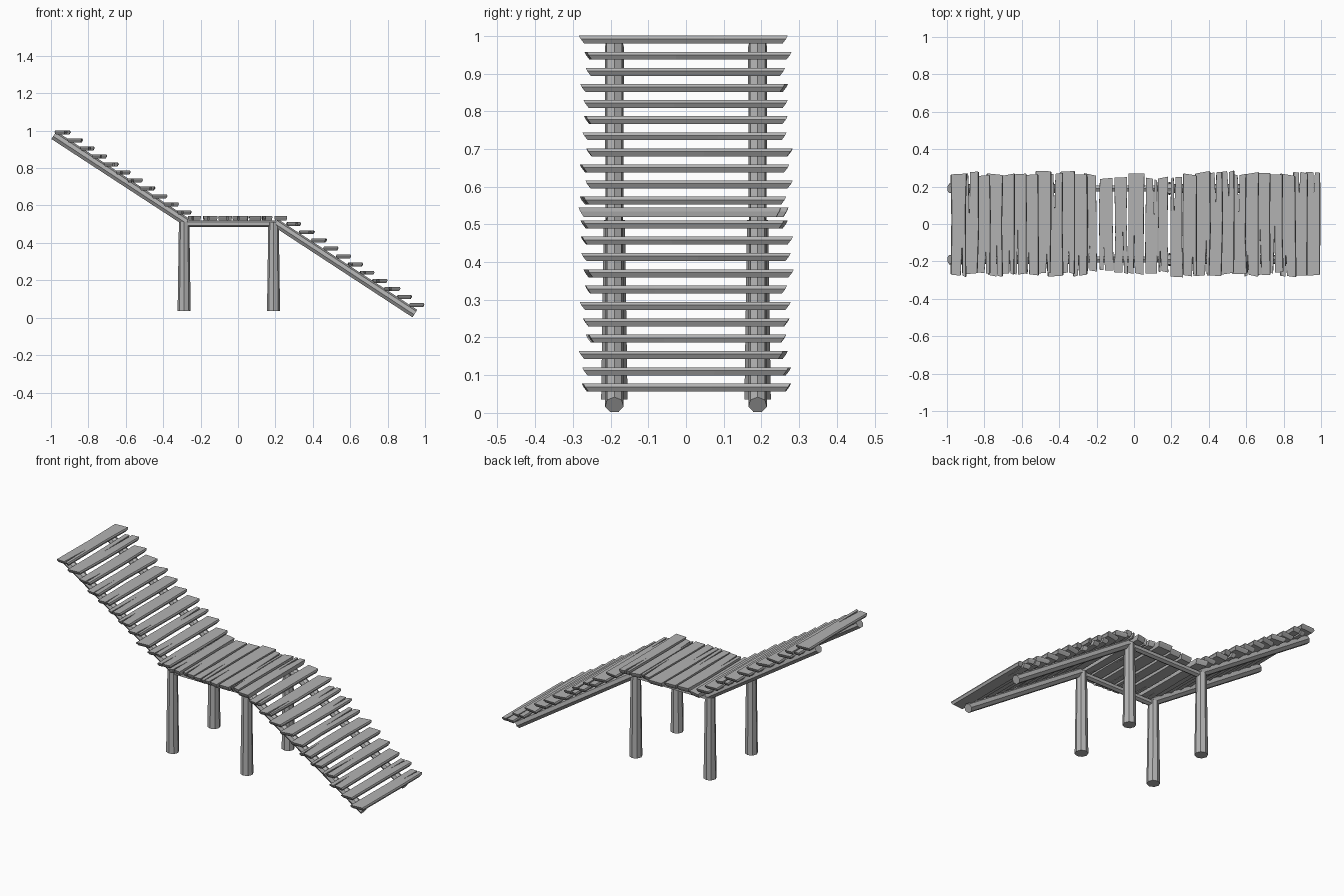
import bpy, bmesh, random
from mathutils import Vector

random.seed(4)
cube = bpy.data.objects.get("Cube")
if cube:
    bpy.data.objects.remove(cube, do_unlink=True)

wood = bpy.data.materials.new("weathered grey wood")
wood.use_nodes = True
grey = (0.45, 0.45, 0.45, 1)
wood.diffuse_color = grey
wood.node_tree.nodes["Principled BSDF"].inputs["Base Color"].default_value = grey


def add_object(name, bm):
    bmesh.ops.recalc_face_normals(bm, faces=bm.faces)
    mesh = bpy.data.meshes.new(name)
    bm.to_mesh(mesh)
    bm.free()
    mesh.materials.append(wood)
    obj = bpy.data.objects.new(name, mesh)
    bpy.context.collection.objects.link(obj)
    return obj


def pole(name, start, end, r1, r2, sides):
    """Faceted log running between two points."""
    start, end = Vector(start), Vector(end)
    axis = end - start
    bm = bmesh.new()
    bmesh.ops.create_cone(bm, cap_ends=True, segments=sides, radius1=r1,
                          radius2=r2, depth=axis.length)
    obj = add_object(name, bm)
    obj.rotation_mode = 'QUATERNION'
    obj.rotation_quaternion = axis.to_track_quat('Z', 'Y')
    obj.location = (start + end) / 2


def plank(name, x, z, width, y0, y1, thick, edge):
    """Rough board with skewed ends, a split in one end and ridged edges."""
    def jit(a):
        return random.uniform(-a, a)
    h = width / 2
    crack = jit(h * 0.5)
    depth = random.uniform(0.12, 0.26)
    gap = random.uniform(0.003, 0.006)
    outline = [(-h + jit(.004), y0 + jit(.008)),
               (crack - gap, y0 + jit(.004)),
               (crack + jit(.006), y0 + depth),
               (crack + gap, y0 + jit(.004)),
               (h + jit(.004), y0 + jit(.008)),
               (h + jit(.005), jit(.1)),
               (h + jit(.004), y1 + jit(.008)),
               (-h + jit(.004), y1 + jit(.008)),
               (-h + jit(.005), jit(.1))]
    if random.random() < 0.35:
        outline = [(px, y0 + y1 - py) for px, py in outline]
    bm = bmesh.new()
    rings = []
    for level, sx, sy in ((-.5, edge, .95), (.1, 1, .985), (.5, edge + .08, 1)):
        rings.append([bm.verts.new((px * sx, py * sy, level * thick))
                      for px, py in outline])
    bm.faces.new(rings[0])
    bm.faces.new(rings[-1])
    n = len(outline)
    for low, high in zip(rings, rings[1:]):
        for i in range(n):
            j = (i + 1) % n
            bm.faces.new((low[i], low[j], high[j], high[i]))
    obj = add_object(name, bm)
    obj.location = (x, 0, z)


# Posts, platform beams and sloping rails on both sides
for side, y in (("front", -0.19), ("back", 0.19)):
    for end, x in (("right", -0.288), ("left", 0.19)):
        pole(f"{side}_{end}_post", (x, y, 0.035), (x, y, 0.512), 0.035, 0.028, 8)
    pole(f"{side}_platform_beam", (-0.29, y, 0.503), (0.2, y, 0.503), 0.018, 0.018, 6)
    pole(f"{side}_upper_rail", (-0.985, y, 0.975), (-0.275, y, 0.51), 0.026, 0.024, 7)
    pole(f"{side}_lower_rail", (0.2, y, 0.507), (0.945, y, 0.021), 0.024, 0.025, 7)

# Platform boards: centre, width, front end, back end
boards = [(-.233, .065, -.25, .265), (-.148, .075, -.25, .24), (-.07, .07, -.26, .25),
          (.013, .084, -.265, .275), (.093, .064, -.27, .24), (.157, .054, -.255, .25),
          (.229, .062, -.285, .25)]
for i, (x, width, y0, y1) in enumerate(boards):
    plank(f"platform_board_{i + 1}", x, 0.532, width, y0, y1, 0.026, 0.9)

# Treads of the two flights
STEPS = 11
for flight, x0, z0, x1, z1 in (("upper", -.938, .99, -.29, .563),
                               ("lower", .3, .5, .955, .067)):
    for i in range(STEPS):
        t = i / (STEPS - 1)
        plank(f"{flight}_tread_{i + 1}", x0 + (x1 - x0) * t, z0 + (z1 - z0) * t,
              random.uniform(.078, .084), random.uniform(-.28, -.262),
              random.uniform(.262, .28), 0.021, 0.82)
